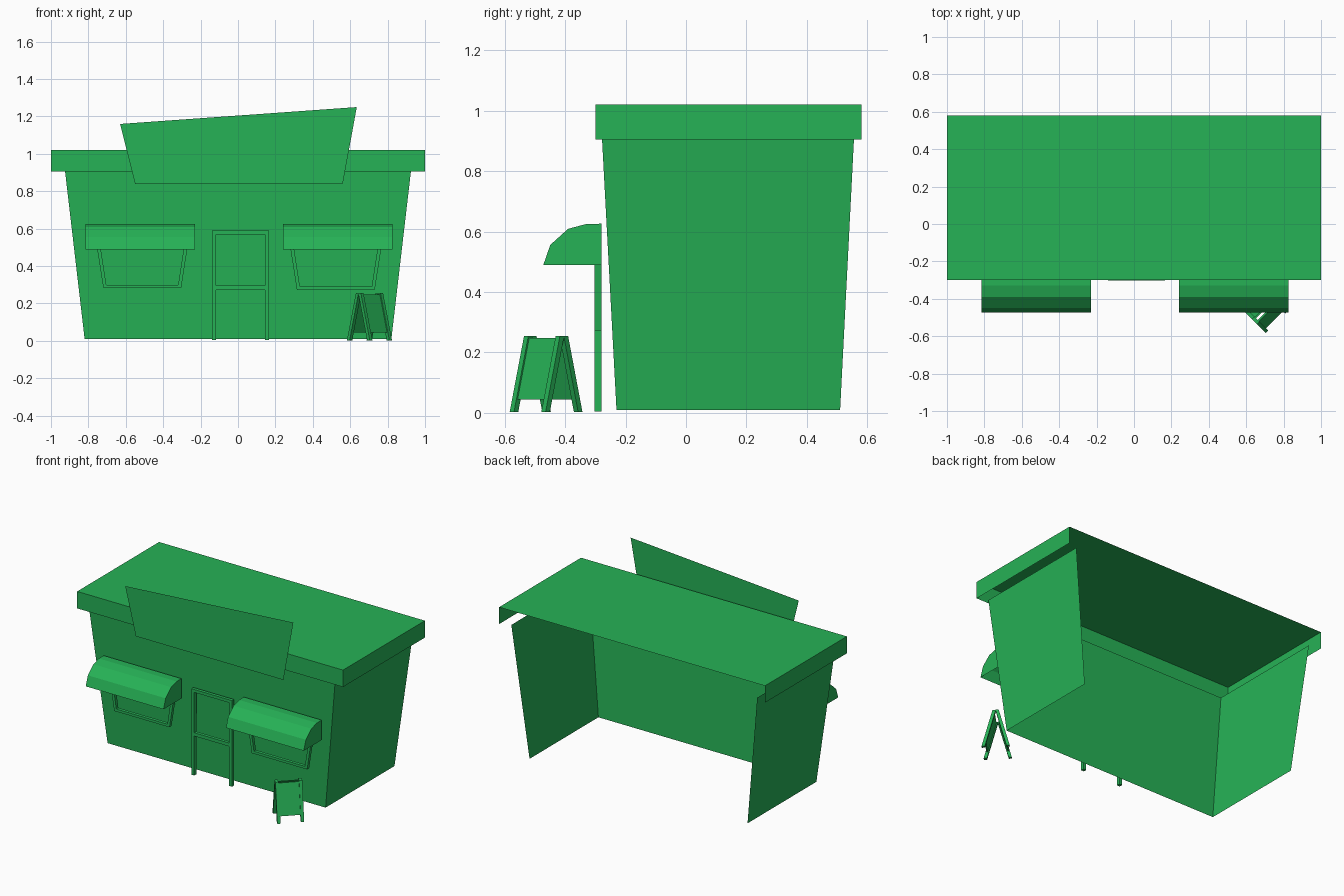
import bpy
import bmesh
import math
from mathutils import Matrix, Vector

cube = bpy.data.objects.get("Cube")
if cube:
    bpy.data.objects.remove(cube, do_unlink=True)

green = bpy.data.materials.new("shop green")
green.use_nodes = True
COLOUR = (0.0194, 0.445, 0.093, 1)
green.diffuse_color = COLOUR
green.node_tree.nodes["Principled BSDF"].inputs["Base Color"].default_value = COLOUR


def make(name, faces, matrix=Matrix()):
    """Object from a list of polygons, each a list of points; shared corners are welded."""
    bm = bmesh.new()
    for pts in faces:
        bm.faces.new([bm.verts.new(matrix @ Vector(p)) for p in pts])
    bmesh.ops.remove_doubles(bm, verts=bm.verts, dist=0.0001)
    bmesh.ops.recalc_face_normals(bm, faces=bm.faces)
    mesh = bpy.data.meshes.new(name)
    bm.to_mesh(mesh)
    bm.free()
    mesh.materials.append(green)
    obj = bpy.data.objects.new(name, mesh)
    bpy.context.collection.objects.link(obj)
    return obj


def loft(a, b, caps=True):
    """Faces joining two matching loops."""
    n = len(a)
    sides = [[a[i], a[(i + 1) % n], b[(i + 1) % n], b[i]] for i in range(n)]
    return sides + ([a[::-1], b] if caps else [])


def box(x0, x1, y0, y1, z0, z1):
    loop = [(x0, y0), (x1, y0), (x1, y1), (x0, y1)]
    return loft([(x, y, z0) for x, y in loop], [(x, y, z1) for x, y in loop])


def ring(half_x, y0, y1, z):
    """Path around the left, front and right sides, open at the back."""
    return [(-half_x, y1, z), (-half_x, y0, z), (half_x, y0, z), (half_x, y1, z)]


# Tapered shell of three walls, open at the back
walls = loft(ring(0.82, -0.23, 0.51, 0.01), ring(0.925, -0.278, 0.556, 0.91), False)
make("walls", walls[:3])

# Roof sheet with a skirt on three sides
top = ring(1, -0.3, 0.58, 1.02)
make("roof", loft(ring(1, -0.3, 0.58, 0.905), top, False)[:3] + [top])

# Slanted blank board above the door
make("roof_board", [[(-0.55, -0.312, 0.84), (0.56, -0.312, 0.84),
                     (0.635, -0.312, 1.25), (-0.63, -0.312, 1.16)]])

# Door frame, standing just in front of the wall
FRONT, BACK = -0.302, -0.28
for name, x0, x1 in (("right", -0.14, -0.118), ("left", 0.145, 0.167)):
    make("door_post_" + name, box(x0, x1, FRONT, BACK, 0.005, 0.59))
for name, z0, z1 in (("top", 0.57, 0.59), ("middle", 0.273, 0.296)):
    make("door_rail_" + name, box(-0.118, 0.145, FRONT, BACK, z0, z1))


def trapezoid(cx, bottom, top, z0, z1, y):
    return [(cx - bottom, y, z0), (cx + bottom, y, z0), (cx + top, y, z1), (cx - top, y, z1)]


def window_frame(name, cx, z):
    loops = []
    for y in (FRONT, BACK):
        loops.append(trapezoid(cx, 0.208, 0.255, z, z + 0.3, y))
        loops.append(trapezoid(cx, 0.192, 0.233, z + 0.017, z + 0.283, y))
    of, inf, ob, inb = loops
    faces = loft(of, inf, False) + loft(ob, inb, False)
    faces += loft(of, ob, False) + loft(inf, inb, False)
    make(name, faces)


# Rounded awning: curved cover and two ends, open underneath and behind
PROFILE = [(-0.28, 0.49), (-0.28, 0.626), (-0.33, 0.625),
           (-0.39, 0.609), (-0.449, 0.556), (-0.472, 0.49)]


def awning(name, x0, x1):
    a = [(x0, y, z) for y, z in PROFILE]
    b = [(x1, y, z) for y, z in PROFILE]
    make(name, loft(a, b)[1:5] + [a, b])


for side, cx, z in (("right", -0.512, 0.283), ("left", 0.523, 0.273)):
    window_frame("window_frame_" + side, cx, z)
    awning("awning_" + side, cx - 0.303, cx + 0.282 if cx < 0 else cx + 0.302) \
        if cx < 0 else awning("awning_" + side, cx - 0.283, cx + 0.302)

# Folding pavement board, turned to the front left corner
place = Matrix.Translation((0.703, -0.463, 0)) @ Matrix.Rotation(math.radians(45), 4, 'Z')


def leaning(u0, u1, side, z0, z1, thick):
    """Slab leaning in toward the ridge."""
    def loop(z):
        v = -side * (0.077 - 0.068 * z / 0.255)
        return [(u0, v - thick, z), (u1, v - thick, z), (u1, v + thick, z), (u0, v + thick, z)]
    return loft(loop(z0), loop(z1))


for name, side in (("front", 1), ("back", -1)):
    make("board_panel_" + name, leaning(-0.065, 0.065, side, 0.045, 0.247, 0.004), place)
    for end, u in (("right", -0.074), ("left", 0.074)):
        make(f"board_leg_{name}_{end}", leaning(u - 0.01, u + 0.01, side, 0.003, 0.255, 0.01), place)
